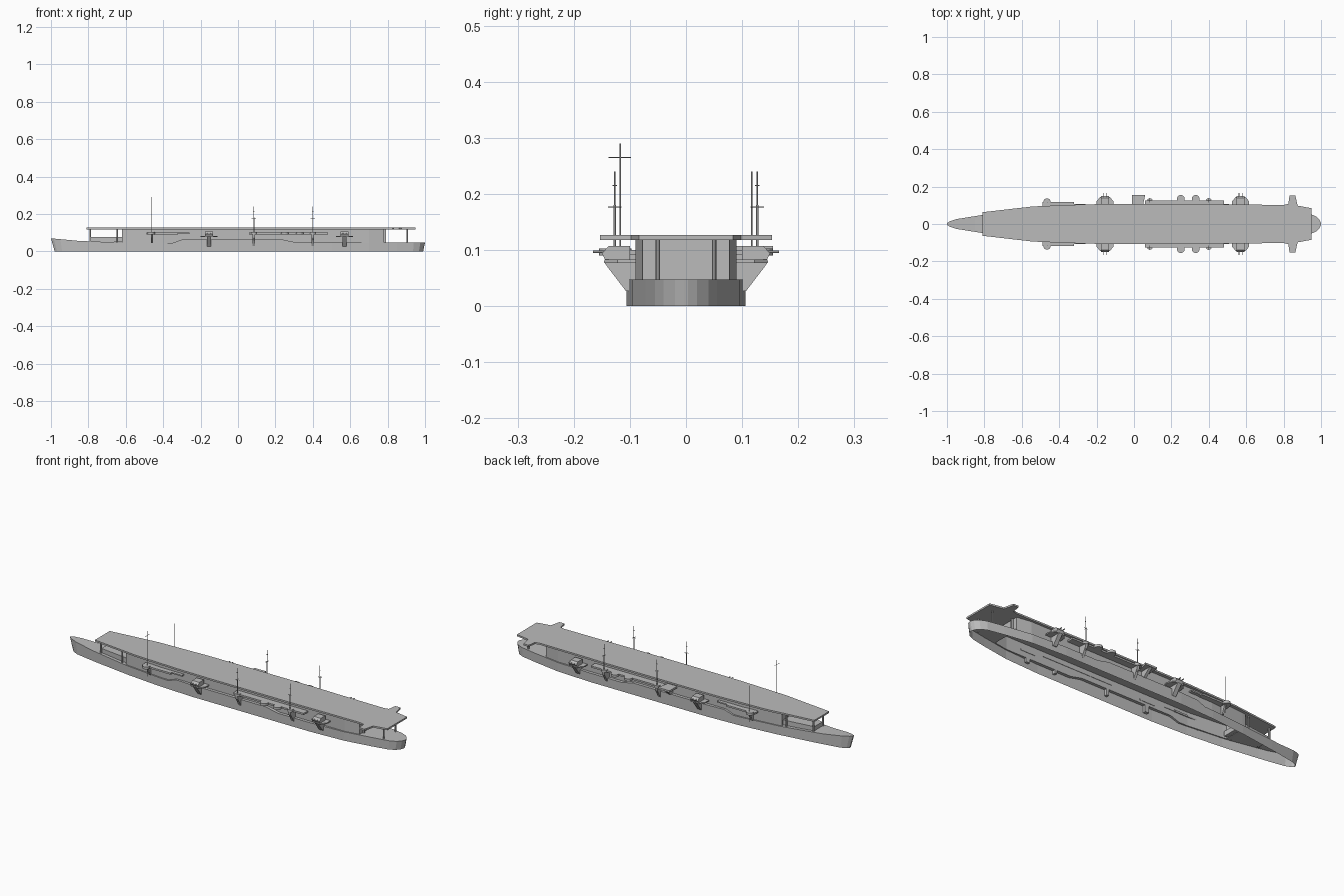
import bpy, bmesh, math
from mathutils import Vector

if "Cube" in bpy.data.objects:
    bpy.data.objects.remove(bpy.data.objects["Cube"])

grey = bpy.data.materials.new("ship_grey")
grey.diffuse_color = (0.5, 0.5, 0.5, 1)
grey.use_nodes = True
grey.node_tree.nodes["Principled BSDF"].inputs["Base Color"].default_value = grey.diffuse_color


def finish(name, bm, recalc=True):
    if recalc:
        bmesh.ops.recalc_face_normals(bm, faces=bm.faces)
    me = bpy.data.meshes.new(name)
    bm.to_mesh(me)
    bm.free()
    me.materials.append(grey)
    ob = bpy.data.objects.new(name, me)
    bpy.context.collection.objects.link(ob)
    return ob


def prism(name, pts, axis, a, b):
    """Extrude a 2D outline along axis from a to b."""
    bm = bmesh.new()

    def put(p, t):
        return {'x': (t, p[0], p[1]), 'y': (p[0], t, p[1]), 'z': (p[0], p[1], t)}[axis]
    lo = [bm.verts.new(put(p, a)) for p in pts]
    hi = [bm.verts.new(put(p, b)) for p in pts]
    bm.faces.new(lo)
    bm.faces.new(hi)
    n = len(pts)
    for i in range(n):
        bm.faces.new((lo[i], lo[(i + 1) % n], hi[(i + 1) % n], hi[i]))
    return finish(name, bm)


def box(name, x0, x1, y0, y1, z0, z1):
    return prism(name, [(x0, y0), (x1, y0), (x1, y1), (x0, y1)], 'z', z0, z1)


def rod(name, p, q, r, sides=6):
    bm = bmesh.new()
    p, q = Vector(p), Vector(q)
    d = q - p
    bmesh.ops.create_cone(bm, cap_ends=True, segments=sides, radius1=r, radius2=r, depth=d.length)
    bm.transform(d.to_track_quat('Z', 'Y').to_matrix().to_4x4())
    bmesh.ops.translate(bm, verts=bm.verts, vec=(p + q) / 2)
    return finish(name, bm)


def interp(table, x):
    for (x0, v0), (x1, v1) in zip(table, table[1:]):
        if x <= x1:
            return v0 + (v1 - v0) * (x - x0) / (x1 - x0)
    return table[-1][1]


# Hull: open-bottomed shell with end decks and side ledges around the hangar
beam = [(-1, 0.004), (-.985, .014), (-.95, .026), (-.8, .05), (-.6, .078), (-.4, .097),
        (-.2, .106), (.5, .106), (.7, .096), (.85, .072), (.94, .055), (.975, .04), (.993, .02), (1, .004)]
sheer = [(-1, .07), (-.85, .056), (-.64, .048), (-.35, .045), (-.3, .063), (.24, .063), (.31, .048), (1, .048)]
stations = sorted({p[0] for p in beam + sheer} | {-.62, .78})
HW = 0.09


def hangar_w(x):
    return min(HW, interp(beam, x) - 0.006)


bm = bmesh.new()
rows = []
for x in stations:
    w, z = interp(beam, x), interp(sheer, x)
    xb = x + (.02 if x < -.9 else 0) * (-.9 - x) / .1 - (.01 if x > .9 else 0) * (x - .9) / .1
    row = {}
    for s in (-1, 1):
        row[s] = (bm.verts.new((xb, s * w, 0)), bm.verts.new((x, s * w, z)),
                  bm.verts.new((x, s * hangar_w(x), z)))
    rows.append((x, row))
for (x0, a), (x1, b) in zip(rows, rows[1:]):
    for s in (-1, 1):
        f = [a[s][0], b[s][0], b[s][1], a[s][1]]
        g = [a[s][1], b[s][1], b[s][2], a[s][2]]
        bm.faces.new(f if s < 0 else f[::-1])
        bm.faces.new(g if s < 0 else g[::-1])
    if x1 <= -.61 or x0 >= .77:
        bm.faces.new((a[-1][2], b[-1][2], b[1][2], a[1][2]))
for _, e in (rows[0], rows[-1]):
    bm.faces.new((e[-1][0], e[1][0], e[1][1], e[-1][1]))
finish("hull", bm)

# Hangar walls, open above and below
xs = [x for x in stations if -.62 <= x <= .78]
loop = [(x, -hangar_w(x)) for x in xs] + [(x, hangar_w(x)) for x in reversed(xs)]
bm = bmesh.new()
lo = [bm.verts.new((x, y, interp(sheer, x))) for x, y in loop]
hi = [bm.verts.new((x, y, .119)) for x, y in loop]
for i in range(len(loop)):
    j = (i + 1) % len(loop)
    bm.faces.new((lo[i], lo[j], hi[j], hi[i]))
finish("hangar", bm, False)

# Flight deck with aft wings
half = [(-.81, .063), (-.54, .094), (-.26, .105), (-.1, .107), (.4, .107), (.55, .104), (.80, .102),
        (.825, .108), (.832, .153), (.862, .153), (.875, .098), (.95, .084)]
prism("flight_deck", [(x, -y) for x, y in half] + [(x, y) for x, y in reversed(half)], 'z', .118, .127)

# Forward deckhouse
prism("forward_house", [(-.79, -.035), (-.6, -.06), (-.6, .06), (-.79, .035)], 'z', .05, .076)

for s in (-1, 1):
    side = "near" if s < 0 else "far"

    def nm(part):
        return part + "_" + side

    def sbox(part, x0, x1, y0, y1, z0, z1):
        return box(nm(part), x0, x1, s * y0, s * y1, z0, z1)

    # Deck pillars
    rod(nm("bow_pillar"), (-.79, s * .04, .05), (-.79, s * .04, .12), .005, 8)
    rod(nm("fore_pillar"), (-.645, s * .065, .047), (-.645, s * .065, .12), .004, 8)
    rod(nm("stern_pillar"), (.905, s * .05, .046), (.905, s * .05, .12), .004, 8)
    sbox("aft_wall_rib", .78, .79, .046, .054, .048, .119)

    # Galleries with rails
    sbox("fore_gallery", -.49, -.32, .085, .117, .091, .1)
    sbox("aft_gallery", .06, .48, .088, .126, .091, .1)
    sbox("mid_walkway", -.32, -.26, .088, .107, .093, .1)

    # Round gun tubs
    for i, (x, y, r) in enumerate([(-.465, .117, .02), (.25, .134, .021), (.33, .134, .021),
                                   (.085, .122, .016), (.4, .122, .016)]):
        rod(nm("gun_tub_%d" % i), (x, s * y, .09), (x, s * y, .103), r, 16)

    # Heavy gun sponsons
    for i, x in enumerate((-.155, .57)):
        bracket = [(.09, .08), (.147, .08), (.14, .07), (.107, .027), (.09, .027)]
        prism(nm("sponson_bracket_%d" % i), [(s * y, z) for y, z in bracket], 'x', x - .011, x + .011)
        plan = [(-.045, .088), (.045, .088), (.045, .122), (.025, .145), (-.025, .145), (-.045, .122)]
        prism(nm("sponson_platform_%d" % i), [(x + a, s * b) for a, b in plan], 'z', .077, .083)
        house = [(.1, .083), (.144, .083), (.15, .094), (.138, .107), (.1, .107)]
        prism(nm("gun_house_%d" % i), [(s * y, z) for y, z in house], 'x', x - .021, x + .021)
        for dx in (-.009, .009):
            rod(nm("gun_barrel_%d" % i), (x + dx, s * .14, .097), (x + dx, s * .166, .097), .0025)

    # Radio masts on brackets
    for i, x in enumerate((.085, .4)):
        bracket = [(.09, .092), (.135, .092), (.132, .075), (.107, .03), (.09, .03)]
        prism(nm("mast_bracket_%d" % i), [(s * y, z) for y, z in bracket], 'x', x - .007, x + .007)
        y = s * .127
        rod(nm("radio_mast_%d" % i), (x, y, .06), (x, y, .18), .0022)
        rod(nm("mast_top_%d" % i), (x, y, .18), (x, y, .24), .001)
        for z, w in ((.177, .012), (.215, .004)):
            rod(nm("mast_yard_%d" % i), (x, y - w, z), (x, y + w, z), .001, 4)
            rod(nm("mast_spreader_%d" % i), (x - w, y, z), (x + w, y, z), .001, 4)

    # Forward mast, taller on one side with a yard
    top = .29 if s < 0 else .24
    rod(nm("fore_mast"), (-.46, s * .117, .045), (-.46, s * .117, top), .0015)
    prism(nm("fore_bracket"), [(s * .09, .092), (s * .117, .092), (s * .098, .045), (s * .09, .045)],
          'x', -.465, -.455)
rod("signal_yard", (-.46, -.138, .265), (-.46, -.098, .265), .001, 4)

# Bridge platform on one side
prism("bridge_platform", [(-.01, .088), (.045, .088), (.06, .155), (-.01, .155)], 'z', .097, .107)
prism("bridge_bracket", [(.09, .097), (.15, .097), (.106, .06), (.09, .06)], 'x', .015, .03)
